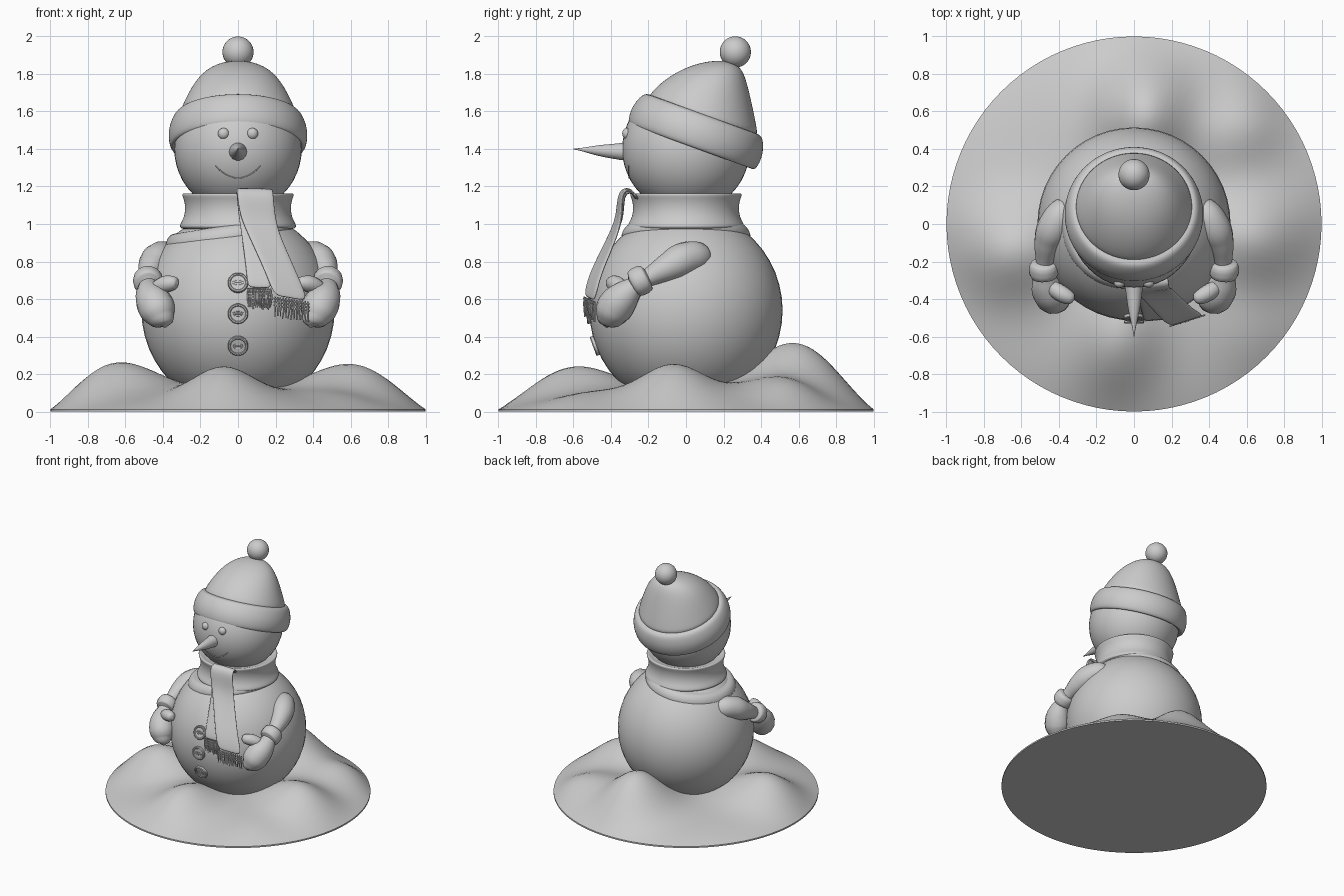
import bpy, math, random
from mathutils import Vector, Matrix

random.seed(4)
if "Cube" in bpy.data.objects:
    bpy.data.objects.remove(bpy.data.objects["Cube"])

GREY = 0.6
grey = bpy.data.materials.new("plain_grey")
grey.use_nodes = True
grey.diffuse_color = (GREY, GREY, GREY, 1)
grey.node_tree.nodes["Principled BSDF"].inputs["Base Color"].default_value = (GREY, GREY, GREY, 1)


def add_mesh(name, mesh, subdivide=0):
    mesh.name = name
    mesh.materials.clear()
    mesh.materials.append(grey)
    mesh.shade_smooth()
    obj = bpy.data.objects.new(name, mesh)
    bpy.context.collection.objects.link(obj)
    if subdivide:
        mod = obj.modifiers.new("smooth", 'SUBSURF')
        mod.levels = mod.render_levels = subdivide
    return obj


def sharpen(obj, angle=40):
    bpy.ops.object.select_all(action='DESELECT')
    obj.select_set(True)
    bpy.context.view_layer.objects.active = obj
    bpy.ops.object.shade_smooth_by_angle(angle=math.radians(angle))


def loft(name, rings, subdivide=0, caps=True, closed=True):
    n = len(rings[0])
    verts = [p for ring in rings for p in ring]
    faces = []
    for k in range(len(rings) - 1):
        for i in range(n if closed else n - 1):
            j = (i + 1) % n
            faces.append((k * n + i, k * n + j, (k + 1) * n + j, (k + 1) * n + i))
    if caps:
        faces.append(tuple(reversed(range(n))))
        faces.append(tuple(range(len(verts) - n, len(verts))))
    mesh = bpy.data.meshes.new(name)
    mesh.from_pydata(verts, [], faces)
    return add_mesh(name, mesh, subdivide)


def lathe(name, profile, matrix=Matrix(), subdivide=1, sides=48):
    """Turn (radius, height) points about the local z axis."""
    turn = [i * math.tau / sides for i in range(sides)]
    return loft(name, [[matrix @ Vector((r * math.cos(a), r * math.sin(a), h)) for a in turn]
                       for r, h in profile], subdivide)


def tube(name, points, cyclic=False):
    """Sweep a circle through (x, y, z, radius) points."""
    curve = bpy.data.curves.new(name, 'CURVE')
    curve.dimensions = '3D'
    curve.bevel_depth = 1
    curve.bevel_resolution = 5
    curve.resolution_u = 8
    curve.use_fill_caps = True
    spline = curve.splines.new('BEZIER')
    spline.radius_interpolation = 'CARDINAL'
    spline.use_cyclic_u = cyclic
    spline.bezier_points.add(len(points) - 1)
    for bp, (x, y, z, r) in zip(spline.bezier_points, points):
        bp.co, bp.radius = (x, y, z), r
        bp.handle_left_type = bp.handle_right_type = 'AUTO'
    helper = bpy.data.objects.new("helper", curve)
    bpy.context.collection.objects.link(helper)
    graph = bpy.context.evaluated_depsgraph_get()
    mesh = bpy.data.meshes.new_from_object(helper.evaluated_get(graph))
    bpy.data.objects.remove(helper)
    return add_mesh(name, mesh)


def ball(name, centre, size):
    bpy.ops.mesh.primitive_uv_sphere_add(segments=48, ring_count=24, location=centre)
    obj = bpy.context.object
    obj.name = name
    obj.scale = size
    obj.data.materials.append(grey)
    obj.data.shade_smooth()
    return obj


# Snow mound: a domed disc with drifts (x, y, height, width) stretched outwards
drifts = [(-.08, -.6, .155, .16), (.62, -.07, .17, .17), (-.66, -.14, .185, .18),
          (.06, .59, .28, .18), (.61, .56, .12, .16), (.56, -.58, .03, .14)]


def snow_height(x, y):
    r = math.hypot(x, y)
    h = .085 * (1 - r ** 4)
    for cx, cy, amp, s in drifts:
        out = Vector((cx, cy)).normalized()
        d = Vector((x - cx, y - cy))
        along, across = d.dot(out) / .23, d.cross(out) / s
        h += amp * (1 - r ** 9) * math.exp(-(along ** 2 + across ** 2) / 2)
    return h + .012


def mound_ring(r, z=None):
    ring = []
    for i in range(96):
        x, y = r * math.cos(i * math.tau / 96), r * math.sin(i * math.tau / 96)
        ring.append((x, y, snow_height(x, y) if z is None else z))
    return ring


sharpen(loft("snow_mound", [mound_ring(1, 0)] + [mound_ring(1 - k / 40) for k in range(40)]))

# Body and head
BODY_Z, BODY_R, BODY_H = .54, .515, .53
HEAD_Z, HEAD_R = 1.4, .34
ball("body", (0, 0, BODY_Z), (BODY_R, BODY_R, BODY_H))
ball("head", (0, 0, HEAD_Z), (HEAD_R, HEAD_R, HEAD_R))

# Face
for side, x in (("left", .077), ("right", -.077)):
    ball(side + "_eye", (x, -.315, 1.482), (.03, .025, .03))
tube("carrot_nose", [(0, -.28, 1.385, .05), (0, -.37, 1.387, .043),
                     (0, -.49, 1.393, .024), (0, -.6, 1.4, .002)])
smile = []
for i in range(9):
    x = -.12 + .03 * i
    z = 1.245 + .065 * (x / .12) ** 2
    smile.append((x, -math.sqrt(HEAD_R ** 2 - x * x - (z - HEAD_Z) ** 2), z, .003))
tube("smile", smile)

# Woolly hat: tilted brim, slouched crown, pompom
tilt = Matrix.Translation((0, .03, 1.412)) @ Matrix.Rotation(math.radians(-20), 4, 'X')
lathe("hat_brim", [(.31, .03), (.342, -.008), (.366, .005), (.374, .08),
                   (.357, .14), (.333, .185), (.29, .185)], tilt, 2)
# Each crown ring: front y and z, back y and z, sideways widening
crown = []
for fy, fz, by, bz, wide in [(-.21, 1.64, .385, 1.44, 1.02), (-.2, 1.69, .38, 1.5, 1.02),
                             (-.11, 1.775, .358, 1.61, 1.07), (0, 1.836, .335, 1.71, 1.2),
                             (.1, 1.865, .315, 1.785, 1.35), (.18, 1.872, .29, 1.835, 1.5),
                             (.22, 1.866, .25, 1.855, 1.5)]:
    half = math.hypot(fy - by, fz - bz) / 2 * wide
    crown.append([(half * math.sin(a), (fy + by) / 2 - (by - fy) / 2 * math.cos(a),
                   (fz + bz) / 2 + (fz - bz) / 2 * math.cos(a))
                  for a in [i * math.tau / 48 for i in range(48)]])
loft("hat_crown", crown, 2)
ball("hat_pompom", (0, .263, 1.917), (.083, .083, .083))

# Scarf: upper collar and a lower slanted wrap
lathe("scarf_collar", [(.24, 1.14), (.285, 1.168), (.303, 1.16), (.288, 1.13), (.28, 1.08),
                       (.29, 1.03), (.312, .995), (.31, .975), (.25, .965)], subdivide=2)
slant = Matrix.Translation((-.048, 0, .955)) @ Matrix.Rotation(math.radians(-9), 4, 'Y')
lathe("scarf_wrap", [(.27, .04), (.31, .04), (.338, .01), (.348, -.025),
                     (.338, -.048), (.27, -.055)], slant, 2)


# Scarf tails: rows of (left x, right x, y, z), with fringes
def scarf_tail(name, rows, twist):
    strip = []
    for k, (x0, x1, y, z) in enumerate(rows):
        t = twist * k / (len(rows) - 1)
        strip.append([(x0 + (x1 - x0) * f, y + t * f, z - .5 * t * f) for f in (0, .33, .67, 1)])
    obj = loft(name, strip, caps=False, closed=False)
    thick = obj.modifiers.new("thickness", 'SOLIDIFY')
    thick.thickness, thick.offset = .018, 0
    soft = obj.modifiers.new("smooth", 'SUBSURF')
    soft.levels = soft.render_levels = 2
    a, b = Vector(strip[-1][0]), Vector(strip[-1][-1])
    for row in range(3):
        drop = Vector((0, 0, -.012 - .018 * row))
        tube(name + "_knots", [(*(a + drop), .004), (*(b + drop), .004)])
    for i in range(13):
        x, y, z = a.lerp(b, (i + .5) / 13)
        sway = random.uniform(-.005, .005)
        tube(name + "_fringe", [(x, y, z, .004), (x + sway, y, z - .05, .005),
                                (x - sway, y + .003, z - random.uniform(.1, .115), .003)])


scarf_tail("inner_scarf_tail",
           [(0, .18, -.255, 1.13), (-.01, .18, -.29, 1.18), (-.01, .18, -.34, 1.16),
            (0, .17, -.34, 1.05), (.015, .17, -.375, .96), (.03, .17, -.43, .85),
            (.045, .18, -.49, .73), (.05, .18, -.515, .66)], .01)
scarf_tail("outer_scarf_tail",
           [(0, .18, -.265, 1.13), (-.01, .185, -.3, 1.195), (-.01, .19, -.362, 1.18),
            (.005, .2, -.365, 1.05), (.045, .225, -.4, .96), (.095, .275, -.455, .85),
            (.15, .33, -.515, .73), (.19, .38, -.545, .615)], .06)

# Arms, cuffs and mittens, one set per side
arm = [(.33, .115, .82, .02), (.36, .085, .825, .07), (.415, 0, .815, .09),
       (.455, -.09, .772, .078), (.48, -.22, .705, .045)]
cuff = [(.481, -.2, .72, .04), (.481, -.21, .715, .07), (.48, -.245, .697, .08),
        (.478, -.28, .68, .07), (.477, -.29, .675, .04)]
mitten = [(.48, -.26, .68, .05), (.467, -.325, .62, .082), (.435, -.38, .555, .097),
          (.41, -.405, .505, .08), (.392, -.42, .468, .048), (.388, -.425, .448, .005)]
thumb = [(.46, -.32, .63, .035), (.405, -.36, .672, .044), (.355, -.388, .684, .041),
         (.328, -.4, .682, .028), (.318, -.404, .68, .004)]
for side, s in (("left", 1), ("right", -1)):
    for part, pts in (("arm", arm), ("cuff", cuff), ("mitten", mitten), ("thumb", thumb)):
        tube(side + "_" + part, [(s * x, y, z, r) for x, y, z, r in pts])

# Buttons lying on the body, each with a rim and a stitched slot
for z in (.685, .522, .352):
    up = (z - BODY_Z) / BODY_H
    y = -BODY_R * math.sqrt(1 - up * up)
    normal = Vector((0, y / BODY_R ** 2, up / BODY_H))
    place = Matrix.Translation((0, y, z)) @ normal.to_track_quat('Z', 'Y').to_matrix().to_4x4()
    sharpen(lathe("button", [(.053, -.02), (.054, .01), (.05, .015), (.043, .015),
                             (.039, .011), (.002, .011)], place, 0))
    slot = [place @ Vector((.028 * math.cos(a), .012 * math.sin(a), .011))
            for a in [i * math.tau / 12 for i in range(12)]]
    tube("button_slot", [(*p, .002) for p in slot], cyclic=True)
    tube("button_thread", [(*(place @ Vector((x, 0, .011))), .004) for x in (-.018, 0, .018)])
